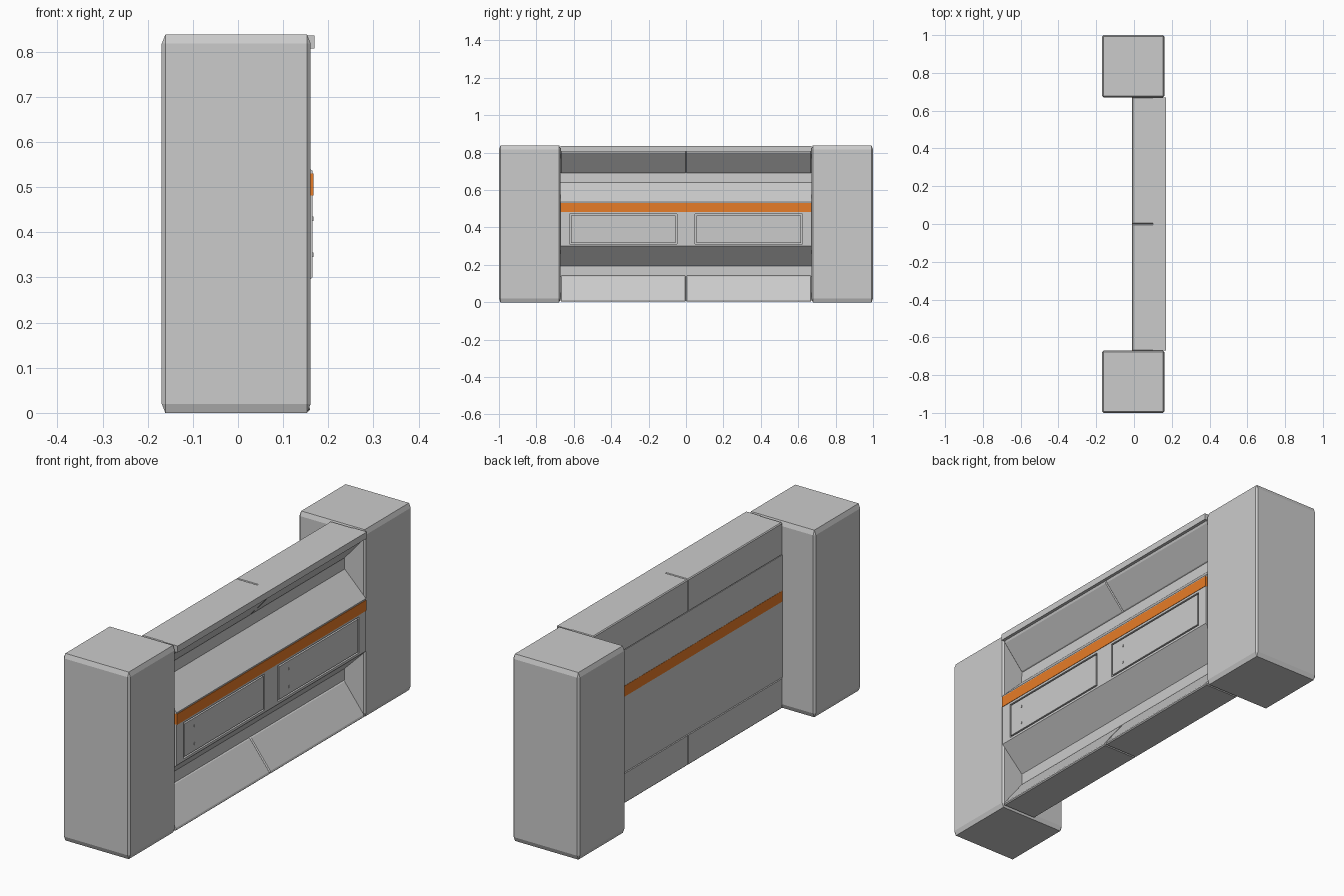
import bpy, bmesh

if "Cube" in bpy.data.objects:
    bpy.data.objects.remove(bpy.data.objects["Cube"])

HALF = 0.67  # half length of the wall between the pillars


def link(name, bm, mat=None):
    bmesh.ops.recalc_face_normals(bm, faces=bm.faces)
    me = bpy.data.meshes.new(name)
    bm.to_mesh(me)
    bm.free()
    ob = bpy.data.objects.new(name, me)
    bpy.context.collection.objects.link(ob)
    if mat:
        me.materials.append(mat)
    return ob


def bevel(ob, width):
    m = ob.modifiers.new("bevel", "BEVEL")
    m.width = width
    m.segments = 1
    m.limit_method = "ANGLE"
    m.angle_limit = 0.5
    return ob


def prism(name, profile, y0, y1, mat=None):
    """Extrude an (x, z) profile along y."""
    bm = bmesh.new()
    face = bm.faces.new([bm.verts.new((x, y0, z)) for x, z in profile])
    ext = bmesh.ops.extrude_face_region(bm, geom=[face])
    verts = [v for v in ext["geom"] if isinstance(v, bmesh.types.BMVert)]
    bmesh.ops.translate(bm, verts=verts, vec=(0, y1 - y0, 0))
    return link(name, bm, mat)


def box(name, x, y, z, mat=None):
    return prism(name, [(x[0], z[0]), (x[1], z[0]), (x[1], z[1]), (x[0], z[1])], y[0], y[1], mat)


orange = bpy.data.materials.new("orange")
orange.diffuse_color = (0.8, 0.2, 0.02, 1)
orange.use_nodes = True
orange.node_tree.nodes["Principled BSDF"].inputs["Base Color"].default_value = orange.diffuse_color

# End pillars: chamfered unit cubes, stretched so the chamfer is taller than wide
for side, label in ((-1, "front"), (1, "back")):
    bm = bmesh.new()
    bmesh.ops.create_cube(bm, size=1)
    pillar = bevel(link(label + "_pillar", bm), 0.024)
    pillar.scale = (0.33, 0.33, 0.838)
    pillar.location = (-0.004, side * 0.835, 0.419)

# Thin core seen in the two recesses
box("wall_core", (-0.006, 0.055), (-HALF, HALF), (0.02, 0.82))

# Sloped base blocks and overhanging top blocks, one pair per half
for y0, y1, label in ((-HALF, 0, "front"), (0, HALF, "back")):
    base = [(-0.01, 0.003), (0.16, 0.003), (0.16, 0.012), (0.06, 0.142), (-0.01, 0.142)]
    bevel(prism(label + "_base_block", base, y0, y1), 0.005)
    top = [(-0.01, 0.69), (0.06, 0.69), (0.156, 0.80), (0.156, 0.825), (0.10, 0.836), (-0.01, 0.836)]
    bevel(prism(label + "_top_block", top, y0, y1), 0.004)

# Continuous rim along the top edge
box("top_rim", (0.10, 0.17), (-HALF, HALF), (0.807, 0.836))

# Middle body, split by the orange band
lower = prism("middle_body", [(-0.009, 0.142), (0.058, 0.142), (0.058, 0.193), (0.165, 0.30),
                              (0.165, 0.482), (-0.009, 0.482)], -HALF, HALF)
prism("upper_body", [(-0.009, 0.53), (0.165, 0.53), (0.165, 0.536), (0.06, 0.64),
                     (0.058, 0.69), (-0.009, 0.69)], -HALF, HALF)
box("orange_band", (-0.01, 0.167), (-HALF, HALF), (0.482, 0.53), orange)

# Two inset panels, each with a narrow groove around it
for c, label in ((-0.335, "front"), (0.335, "back")):
    cutter = box(label + "_panel_cutter", (0.15, 0.2), (c - 0.287, c + 0.287), (0.311, 0.472))
    cutter.hide_render = True
    cutter.hide_viewport = True
    m = lower.modifiers.new("pocket", "BOOLEAN")
    m.object = cutter
    m.operation = "DIFFERENCE"
    m.solver = "EXACT"
    box(label + "_panel", (0.14, 0.165), (c - 0.28, c + 0.28), (0.318, 0.465))
    # Small pins on the panel
    for z in (0.35, 0.43):
        box(label + "_panel_pin", (0.16, 0.167), (c - 0.212, c - 0.207), (z - 0.005, z + 0.005))
